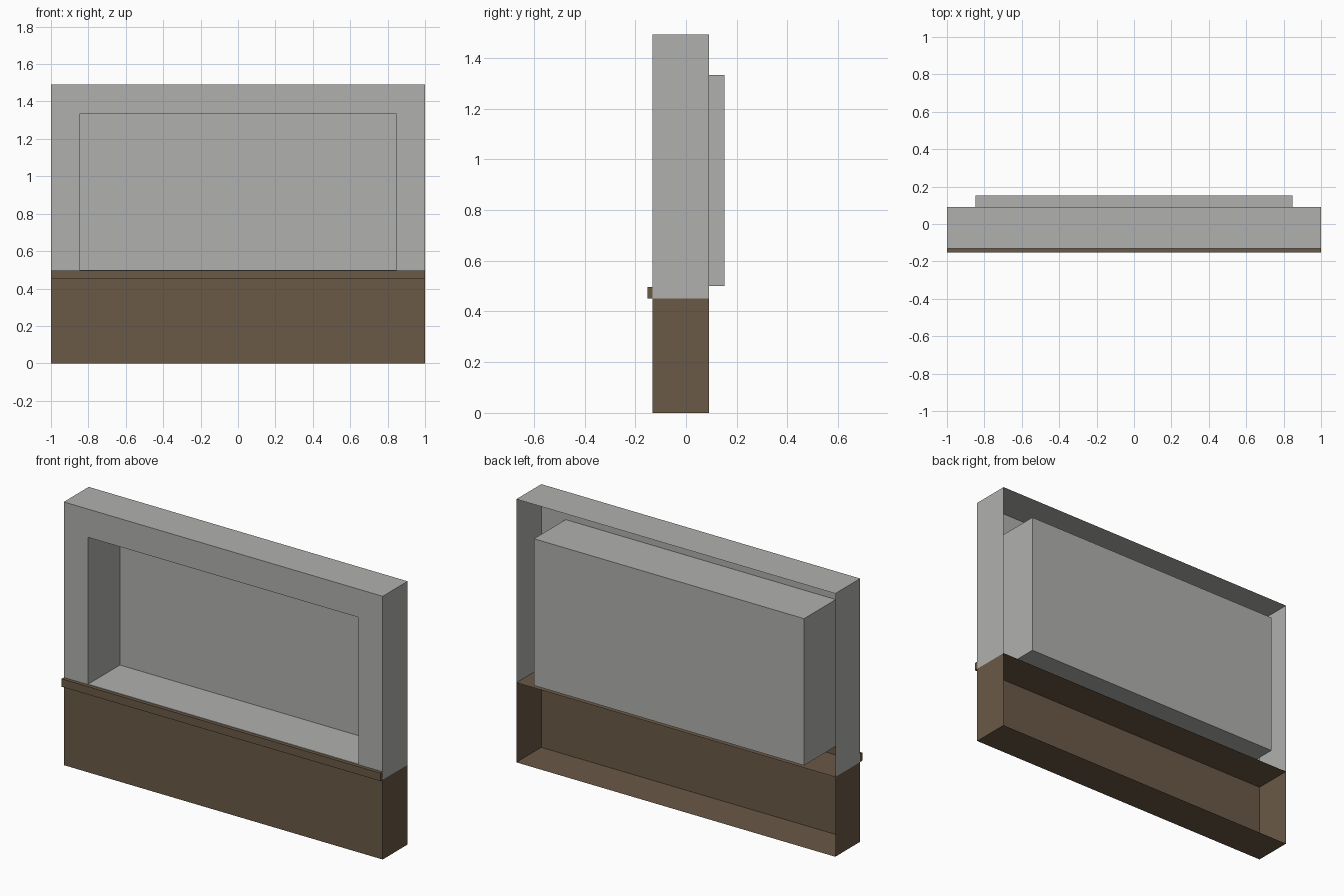
import bpy
import bmesh
from mathutils import Vector

cube = bpy.data.objects.get("Cube")
if cube:
    bpy.data.objects.remove(cube, do_unlink=True)

FRONT, BACK, SILL, TOP = -0.132, 0.091, 0.452, 1.492


def material(name, colour):
    mat = bpy.data.materials.new(name)
    mat.use_nodes = True
    mat.diffuse_color = colour
    mat.node_tree.nodes["Principled BSDF"].inputs["Base Color"].default_value = colour
    return mat


grey = material("light grey", (0.434, 0.44, 0.42, 1))
brown = material("brown", (0.144, 0.1, 0.061, 1))


def box(low, high):
    """Box between two corners."""
    bm = bmesh.new()
    bmesh.ops.create_cube(bm, size=1)
    low, high = Vector(low), Vector(high)
    for v in bm.verts:
        v.co = (low + high) / 2 + v.co * (high - low)
    bm.normal_update()
    return bm


def facing(bm, direction):
    return [f for f in bm.faces if f.normal.dot(Vector(direction)) > 0.9]


def remove_sides(bm, *directions):
    faces = [f for d in directions for f in facing(bm, d)]
    bmesh.ops.delete(bm, geom=faces, context='FACES')


def finish(bm, name, mat):
    mesh = bpy.data.meshes.new(name)
    bm.to_mesh(mesh)
    bm.free()
    mesh.materials.append(mat)
    obj = bpy.data.objects.new(name, mesh)
    bpy.context.collection.objects.link(obj)
    return obj


# Lower base: thin shell, open at the back
base = box((-1, FRONT, 0), (1, BACK, SILL))
remove_sides(base, (0, 1, 0))
finish(base, "base", brown)

# Upper frame: thin shell, open at the back and underneath
frame = box((-1, FRONT, SILL), (1, BACK, TOP))
remove_sides(frame, (0, 1, 0), (0, 0, -1))

# Recessed niche: inset the front, then push it out through the back
panel = facing(frame, (0, -1, 0))[0]
bmesh.ops.inset_individual(frame, faces=[panel], thickness=0.1)
for v in panel.verts:
    v.co.x = 0.847 if v.co.x > 0 else -0.847
    v.co.z = 1.332 if v.co.z > 1 else 0.5
niche = bmesh.ops.inset_individual(frame, faces=[panel], thickness=0)
for v in panel.verts:
    v.co.y = 0.152
finish(frame, "frame_with_niche", grey)

# Ledge along the front
finish(box((-1, -0.152, SILL), (1, FRONT + 0.002, 0.497)), "front_ledge", brown)
